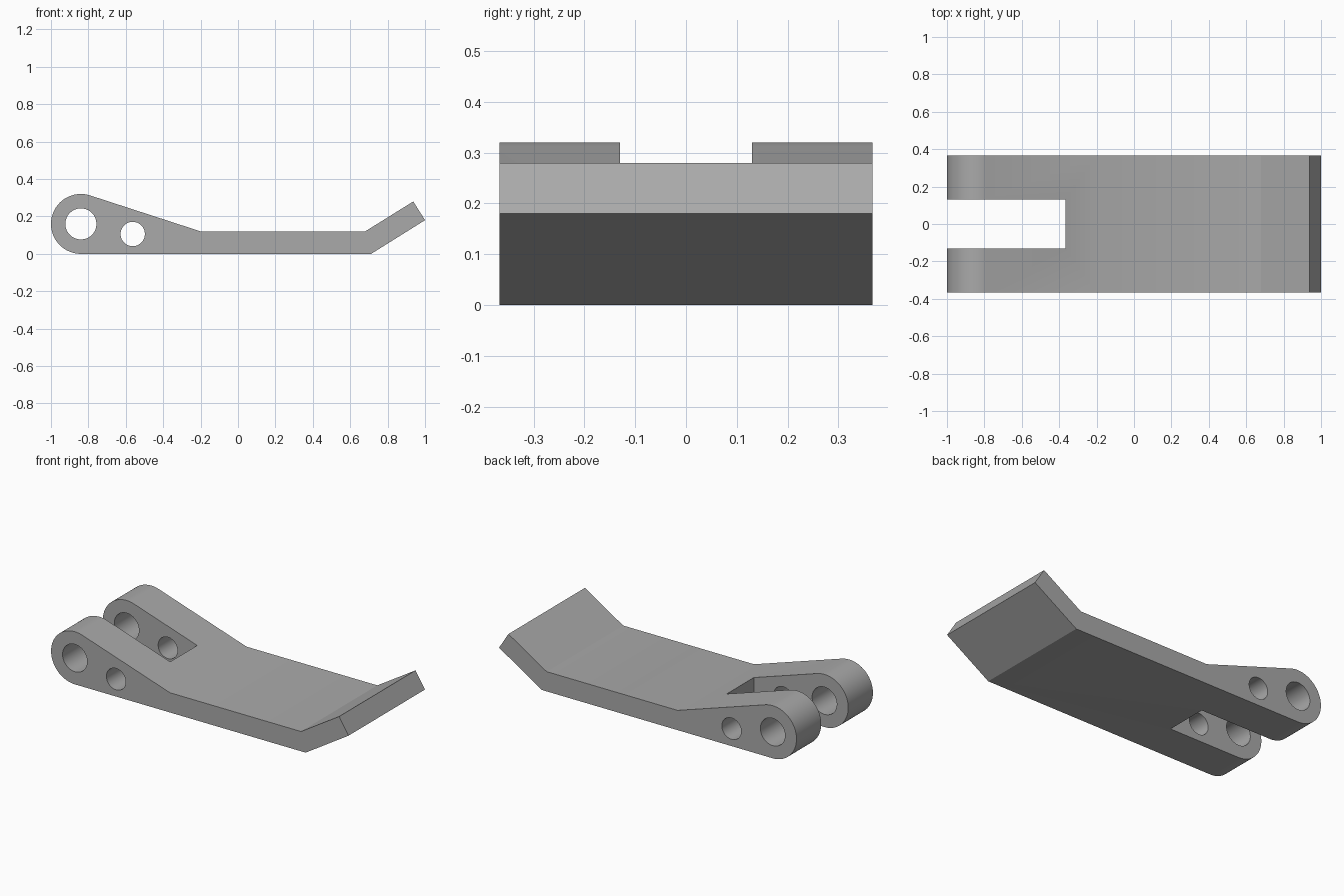
import bpy, bmesh
from math import pi, sin, cos, atan2, acos, hypot
from mathutils import Matrix

cube = bpy.data.objects.get("Cube")
if cube:
    bpy.data.objects.remove(cube, do_unlink=True)

HALF_WIDTH = 0.367
EYE_X, EYE_Z, EYE_R = -0.84, 0.16, 0.16
PLATE_START, PLATE_TOP = -0.2, 0.12

grey = bpy.data.materials.new("plain grey")
grey.use_nodes = True
grey.diffuse_color = (0.4, 0.4, 0.4, 1)
grey.node_tree.nodes["Principled BSDF"].inputs["Base Color"].default_value = grey.diffuse_color


def add_object(name, bm):
    bmesh.ops.recalc_face_normals(bm, faces=bm.faces)
    mesh = bpy.data.meshes.new(name)
    bm.to_mesh(mesh)
    bm.free()
    mesh.materials.append(grey)
    obj = bpy.data.objects.new(name, mesh)
    bpy.context.collection.objects.link(obj)
    return obj


def extrude_profile(name, points, half):
    """Extrude an x-z outline along y, centred on y = 0."""
    bm = bmesh.new()
    face = bm.faces.new([bm.verts.new((x, -half, z)) for x, z in points])
    result = bmesh.ops.extrude_face_region(bm, geom=[face])
    moved = [v for v in result["geom"] if isinstance(v, bmesh.types.BMVert)]
    bmesh.ops.translate(bm, verts=moved, vec=(0, 2 * half, 0))
    return add_object(name, bm)


def pin_cutter(name, x, z, radius):
    bm = bmesh.new()
    turn = Matrix.Translation((x, 0, z)) @ Matrix.Rotation(pi / 2, 4, "X")
    bmesh.ops.create_cone(bm, cap_ends=True, segments=64, radius1=radius,
                          radius2=radius, depth=1, matrix=turn)
    return add_object(name, bm)


# Side outline: rounded eye, sloping shoulder, flat plate, upturned tip
dx, dz = PLATE_START - EYE_X, PLATE_TOP - EYE_Z
tangent = atan2(dz, dx) + acos(EYE_R / hypot(dx, dz))
steps = 48
outline = []
for i in range(steps + 1):
    a = tangent + (1.5 * pi - tangent) * i / steps
    outline.append((EYE_X + EYE_R * cos(a), EYE_Z + EYE_R * sin(a)))
outline += [(0.712, 0), (1, 0.18), (0.937, 0.28), (0.68, PLATE_TOP), (PLATE_START, PLATE_TOP)]
body = extrude_profile("forked_lever", outline, HALF_WIDTH)

# Fork slot and the two pin holes
slot = [(-1.2, -0.2), (-0.365, -0.2), (-0.365, 0.6), (-1.2, 0.6)]
cutters = [
    extrude_profile("slot_cutter", slot, 0.13),
    pin_cutter("large_hole_cutter", EYE_X, EYE_Z, 0.083),
    pin_cutter("small_hole_cutter", -0.563, 0.106, 0.065),
]

bpy.ops.object.select_all(action="DESELECT")
body.select_set(True)
bpy.context.view_layer.objects.active = body
for cutter in cutters:
    cutter.hide_render = True
    mod = body.modifiers.new(cutter.name, "BOOLEAN")
    mod.operation = "DIFFERENCE"
    mod.solver = "EXACT"
    mod.object = cutter
    bpy.ops.object.modifier_apply(modifier=mod.name)
    bpy.data.objects.remove(cutter, do_unlink=True)

bpy.ops.object.shade_smooth_by_angle(angle=pi / 9)
